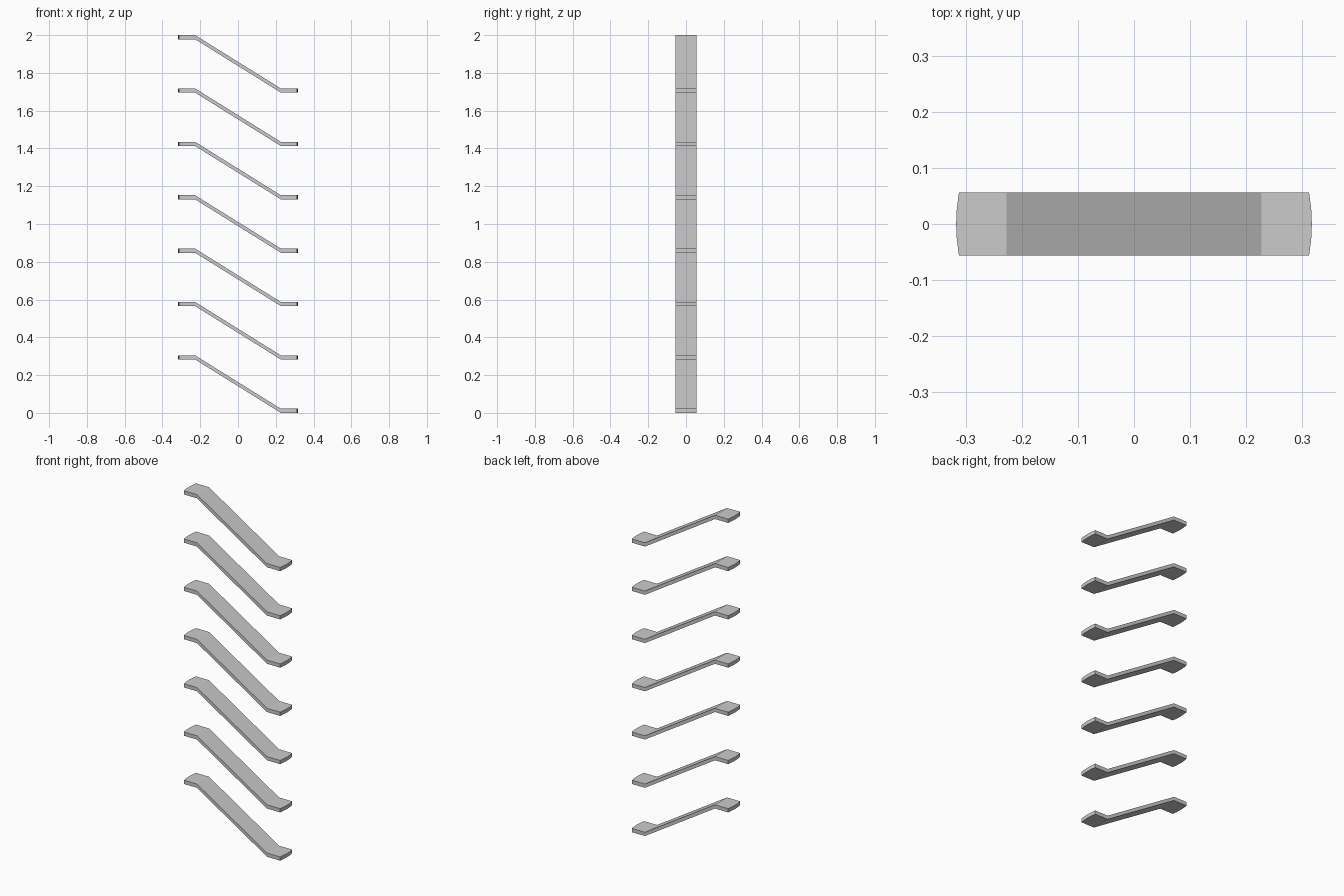
import bpy, bmesh, math

if "Cube" in bpy.data.objects:
    bpy.data.objects.remove(bpy.data.objects["Cube"])

COUNT = 7            # number of slats
T = 0.022            # vertical thickness
PITCH = (2 - T) / COUNT
BEND = 0.227         # x of the two bends
R = 0.317            # radius of the rounded ends
HALF = 0.056         # half width in y
SEG = 4              # facets on each rounded end


def make_slat(name, z0):
    bm = bmesh.new()
    top = z0 + PITCH
    a = math.asin(HALF / R)
    angles = [-a + 2 * a * i / SEG for i in range(SEG + 1)]

    # underside: bend lines, then rounded flange outlines
    hi = [bm.verts.new((-BEND, y, top)) for y in (-HALF, HALF)]
    lo = [bm.verts.new((BEND, y, z0)) for y in (-HALF, HALF)]
    left = [bm.verts.new((-R * math.cos(t), R * math.sin(t), top)) for t in angles]
    right = [bm.verts.new((R * math.cos(t), R * math.sin(t), z0)) for t in angles]
    bm.faces.new([hi[0], lo[0], lo[1], hi[1]])
    bm.faces.new([hi[0], hi[1]] + left[::-1])
    bm.faces.new([lo[1], lo[0]] + right)

    # thickness, lifted straight up
    under = bm.faces[:]
    copy = bmesh.ops.extrude_face_region(bm, geom=under, use_keep_orig=True)
    verts = [g for g in copy["geom"] if isinstance(g, bmesh.types.BMVert)]
    bmesh.ops.translate(bm, vec=(0, 0, T), verts=verts)
    bmesh.ops.recalc_face_normals(bm, faces=bm.faces[:])

    mesh = bpy.data.meshes.new(name)
    bm.to_mesh(mesh)
    bm.free()
    obj = bpy.data.objects.new(name, mesh)
    bpy.context.collection.objects.link(obj)
    return obj


# stack of identical cranked slats
for i in range(COUNT):
    make_slat(f"slat_{i + 1}", i * PITCH)
